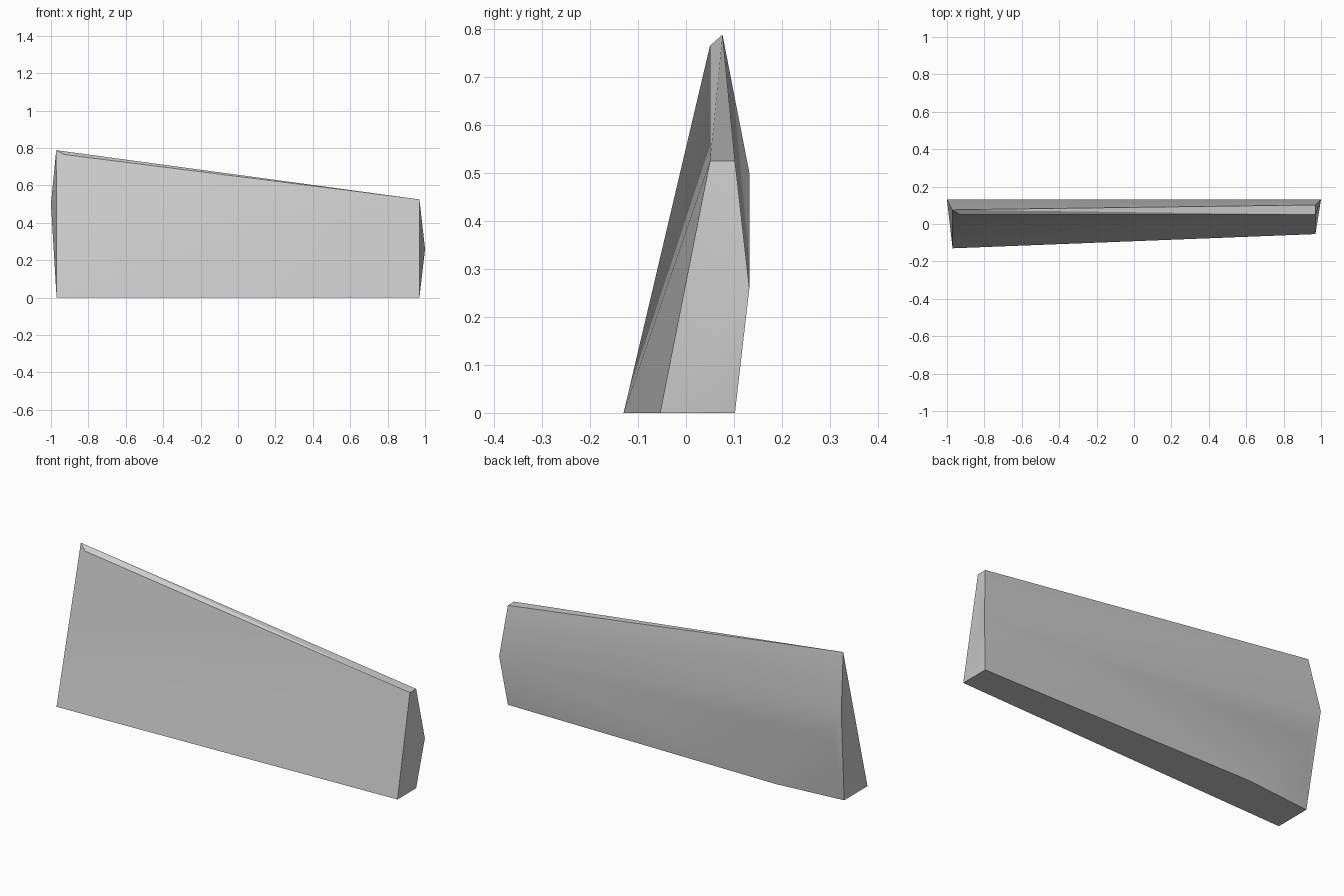
import bpy
import bmesh
from math import radians

cube = bpy.data.objects.get("Cube")
if cube:
    bpy.data.objects.remove(cube, do_unlink=True)

# Single stone grey material
grey = bpy.data.materials.new("stone_grey")
grey.use_nodes = True
colour = (0.6, 0.6, 0.6, 1)
grey.diffuse_color = colour
grey.node_tree.nodes["Principled BSDF"].inputs["Base Color"].default_value = colour

# Named corners of the slab: tall end, short end, then the rear chips
corners = {
    "tall_toe": (-0.97, -0.13, 0),
    "tall_lip": (-0.93, 0.05, 0.765),
    "tall_peak": (-0.972, 0.076, 0.788),
    "tall_bulge": (-1, 0.132, 0.5),
    "tall_heel": (-0.97, 0.065, 0),
    "short_toe": (0.97, -0.054, 0),
    "short_lip": (0.97, 0.05, 0.525),
    "short_peak": (0.97, 0.102, 0.525),
    "short_bulge": (1, 0.132, 0.26),
    "short_heel": (0.97, 0.102, 0),
    "chip": (-0.945, 0.122, 0.33),
    "heel_bend": (-0.6, 0.102, 0),
}
faces = [
    # front
    "tall_toe short_toe short_lip",
    "tall_toe short_lip tall_lip",
    "tall_toe tall_lip tall_peak",
    # bevelled top
    "tall_lip short_lip tall_peak",
    "tall_peak short_lip short_peak",
    # back, above and below the bulge
    "tall_peak short_peak short_bulge tall_bulge",
    "tall_bulge short_bulge chip",
    "chip short_bulge heel_bend",
    "short_bulge short_heel heel_bend",
    "chip heel_bend tall_heel",
    "tall_bulge chip tall_heel",
    # tall end
    "tall_toe tall_peak tall_bulge",
    "tall_toe tall_bulge tall_heel",
    # short end
    "short_toe short_bulge short_lip",
    "short_lip short_bulge short_peak",
    "short_toe short_heel short_bulge",
    # underside
    "tall_toe tall_heel heel_bend short_heel short_toe",
]

bm = bmesh.new()
verts = {name: bm.verts.new(co) for name, co in corners.items()}
for face in faces:
    bm.faces.new([verts[name] for name in face.split()])
bmesh.ops.recalc_face_normals(bm, faces=bm.faces)
mesh = bpy.data.meshes.new("stone_slab")
bm.to_mesh(mesh)
bm.free()
mesh.materials.append(grey)

slab = bpy.data.objects.new("stone_slab", mesh)
bpy.context.collection.objects.link(slab)
bpy.ops.object.select_all(action="DESELECT")
slab.select_set(True)
bpy.context.view_layer.objects.active = slab
bpy.ops.object.shade_smooth_by_angle(angle=radians(30))
